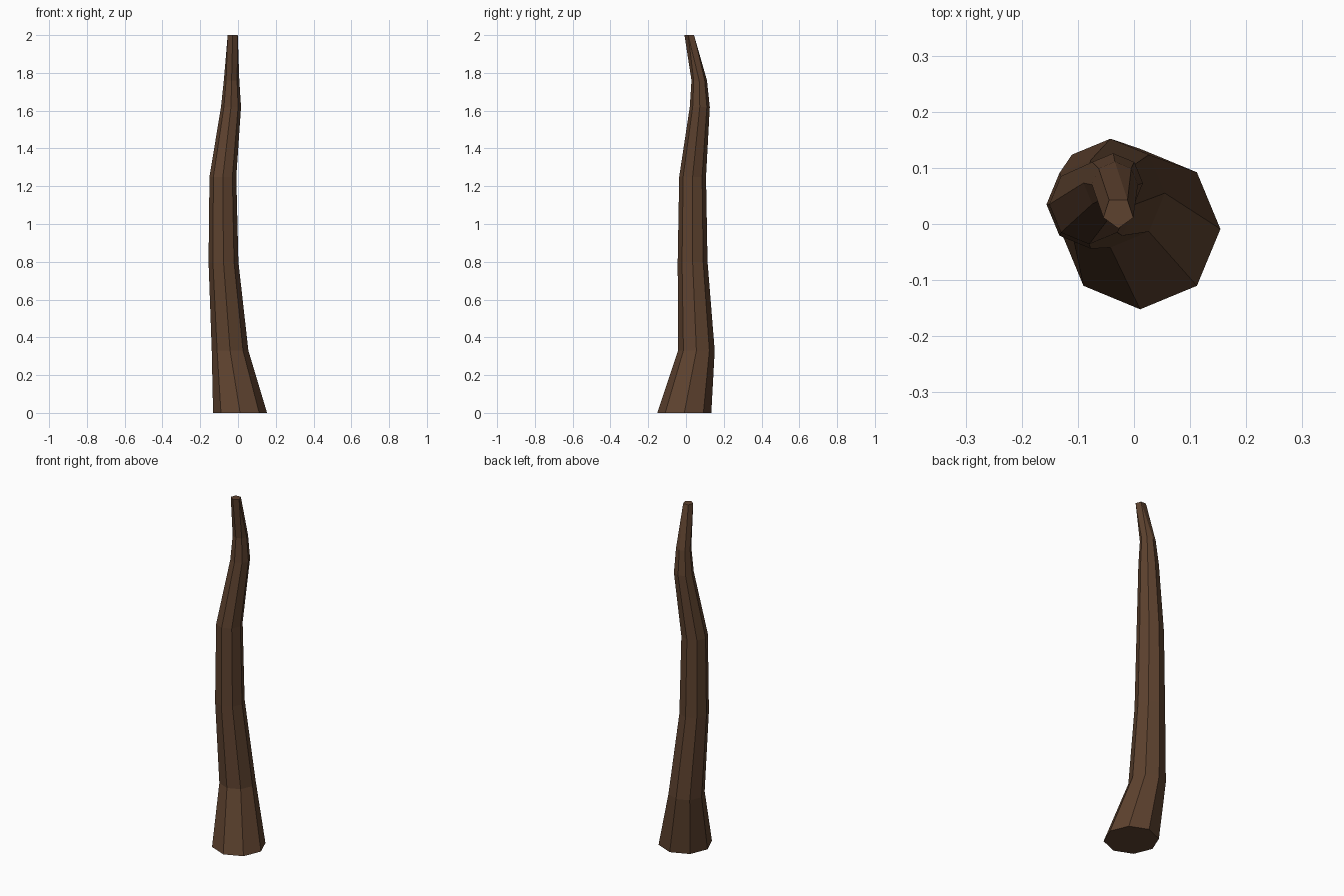
import bpy, bmesh, math

if "Cube" in bpy.data.objects:
    bpy.data.objects.remove(bpy.data.objects["Cube"])

bark = bpy.data.materials.new("dark brown bark")
bark.diffuse_color = (0.11, 0.054, 0.028, 1)
bark.use_nodes = True
bark.node_tree.nodes["Principled BSDF"].inputs["Base Color"].default_value = bark.diffuse_color

# centre x, centre y, height, radius, sides of each section up the trunk
SECTIONS = [
    (0.011, -0.009, 0.00, 0.143, 8),
    (-0.042, 0.055, 0.33, 0.097, 8),
    (-0.077, 0.035, 0.80, 0.079, 8),
    (-0.080, 0.035, 1.25, 0.071, 8),
    (-0.037, 0.073, 1.62, 0.053, 8),
    (-0.034, 0.070, 1.76, 0.041, 8),
    (-0.028, 0.020, 2.00, 0.028, 5),
]


def ring(bm, x, y, z, r, sides):
    """Eight points, snapped to the corners of a polygon with fewer sides."""
    verts = []
    for i in range(8):
        step = 2 * math.pi / sides
        a = math.floor(i * math.pi / 4 / step + 0.499) * step - math.pi / 2
        verts.append(bm.verts.new((x + r * math.cos(a), y + r * math.sin(a), z)))
    return verts


# Crooked tapering trunk, closed at both ends
bm = bmesh.new()
rings = [ring(bm, *s) for s in SECTIONS]
for low, high in zip(rings, rings[1:]):
    for i in range(8):
        j = (i + 1) % 8
        bm.faces.new((low[i], low[j], high[j], high[i]))
bm.faces.new(rings[0][::-1])
bm.faces.new(rings[-1])
bmesh.ops.remove_doubles(bm, verts=bm.verts, dist=0.0005)
bmesh.ops.recalc_face_normals(bm, faces=bm.faces)

mesh = bpy.data.meshes.new("trunk")
bm.to_mesh(mesh)
bm.free()
mesh.materials.append(bark)
bpy.context.collection.objects.link(bpy.data.objects.new("trunk", mesh))
